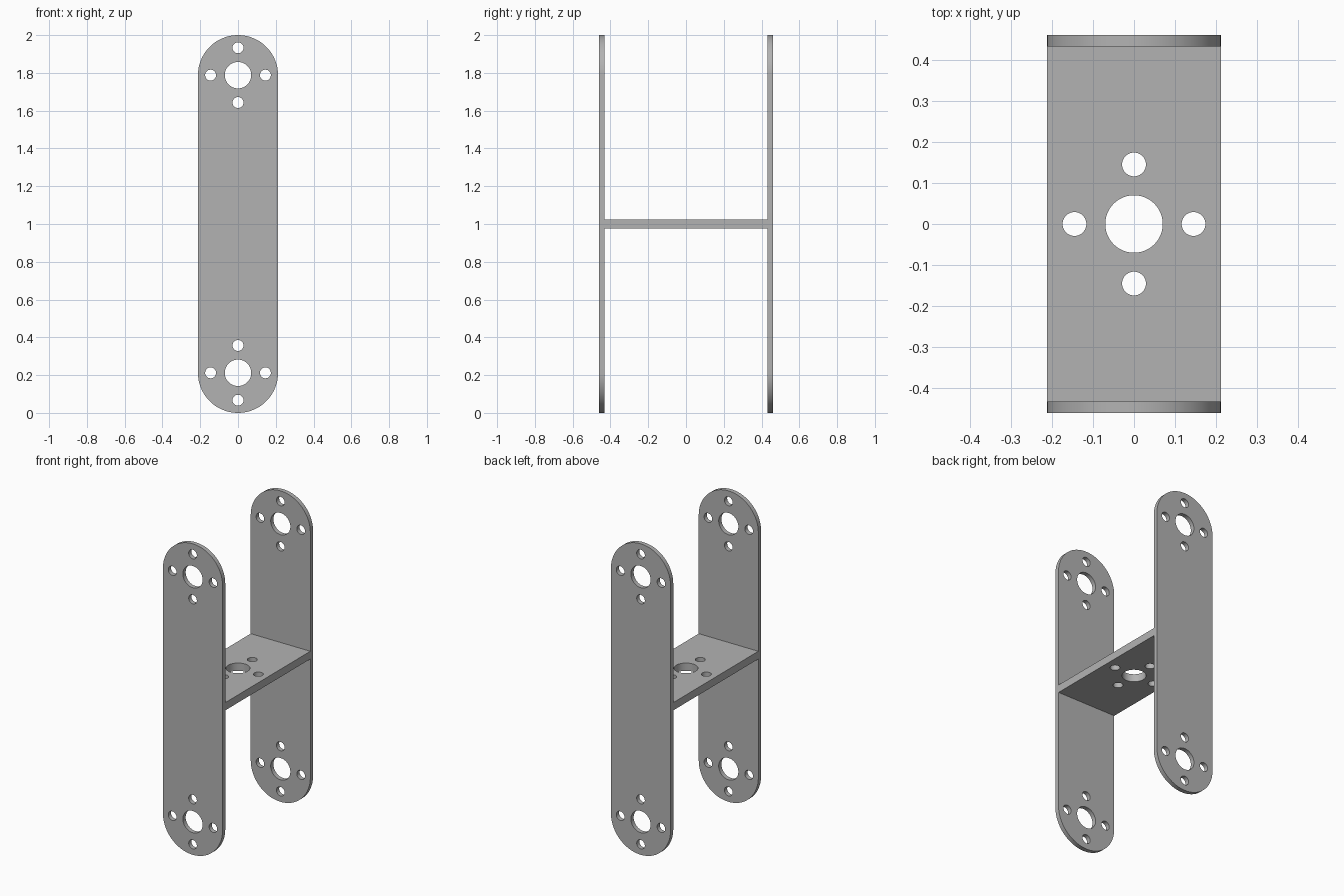
import bpy
import bmesh
from math import sin, cos, pi, radians

cube = bpy.data.objects.get("Cube")
if cube:
    bpy.data.objects.remove(cube, do_unlink=True)

HALF_W = 0.212       # half width of every plate, and radius of the round ends
SIDE_T = 0.028       # side plate thickness
SIDE_Y = 0.46        # outer face of the side plates
WEB_T = 0.05         # cross plate thickness
HOLE_R, BOLT_R, BOLT_OFFSET = 0.07, 0.029, 0.145

metal = bpy.data.materials.new("plain grey metal")
grey = (0.45, 0.45, 0.45, 1)
metal.diffuse_color = grey
metal.use_nodes = True
metal.node_tree.nodes["Principled BSDF"].inputs["Base Color"].default_value = grey


def arc(cx, cy, r, start, end, steps):
    return [(cx + r * cos(start + (end - start) * i / steps),
             cy + r * sin(start + (end - start) * i / steps))
            for i in range(steps + 1)]


def circle(cx, cy, r):
    return arc(cx, cy, r, 0, 2 * pi, 48)[:-1]


def hole_pattern(cy):
    """One shaft hole with four bolt holes around it."""
    d = BOLT_OFFSET
    bolts = [circle(x, cy + y, BOLT_R) for x, y in ((d, 0), (-d, 0), (0, d), (0, -d))]
    return [circle(0, cy, HOLE_R)] + bolts


def plate(name, loops, thickness, location, rotation=(0, 0, 0)):
    """Extrude a filled outline with holes into a solid plate."""
    curve = bpy.data.curves.new(name + "_outline", "CURVE")
    curve.dimensions = "2D"
    curve.fill_mode = "BOTH"
    curve.extrude = thickness / 2
    for loop in loops:
        spline = curve.splines.new("POLY")
        spline.points.add(len(loop) - 1)
        for point, (x, y) in zip(spline.points, loop):
            point.co = (x, y, 0, 1)
        spline.use_cyclic_u = True
    helper = bpy.data.objects.new(name + "_helper", curve)
    bpy.context.collection.objects.link(helper)
    graph = bpy.context.evaluated_depsgraph_get()
    mesh = bpy.data.meshes.new_from_object(helper.evaluated_get(graph))
    bpy.data.objects.remove(helper, do_unlink=True)
    bpy.data.curves.remove(curve)

    # Weld caps to walls
    bm = bmesh.new()
    bm.from_mesh(mesh)
    bmesh.ops.remove_doubles(bm, verts=bm.verts, dist=0.0001)
    bmesh.ops.recalc_face_normals(bm, faces=bm.faces)
    bm.to_mesh(mesh)
    bm.free()

    mesh.name = name
    mesh.materials.clear()
    mesh.materials.append(metal)
    obj = bpy.data.objects.new(name, mesh)
    obj.location = location
    obj.rotation_euler = rotation
    bpy.context.collection.objects.link(obj)
    bpy.ops.object.select_all(action="DESELECT")
    obj.select_set(True)
    bpy.context.view_layer.objects.active = obj
    bpy.ops.object.shade_smooth_by_angle(angle=radians(30))
    return obj


# Upright side plates with rounded ends
end = 1 - HALF_W
outline = (arc(0, end, HALF_W, 0, pi, 48) + arc(0, -end, HALF_W, pi, 2 * pi, 48))
side_loops = [outline] + hole_pattern(end) + hole_pattern(-end)
for name, side in (("front_plate", -1), ("back_plate", 1)):
    plate(name, side_loops, SIDE_T, (0, side * (SIDE_Y - SIDE_T / 2), 1),
          (radians(90), 0, 0))

# Horizontal cross plate joining them
inner = SIDE_Y - SIDE_T
rectangle = [(-HALF_W, -inner), (HALF_W, -inner), (HALF_W, inner), (-HALF_W, inner)]
plate("cross_plate", [rectangle] + hole_pattern(0), WEB_T, (0, 0, 1))
